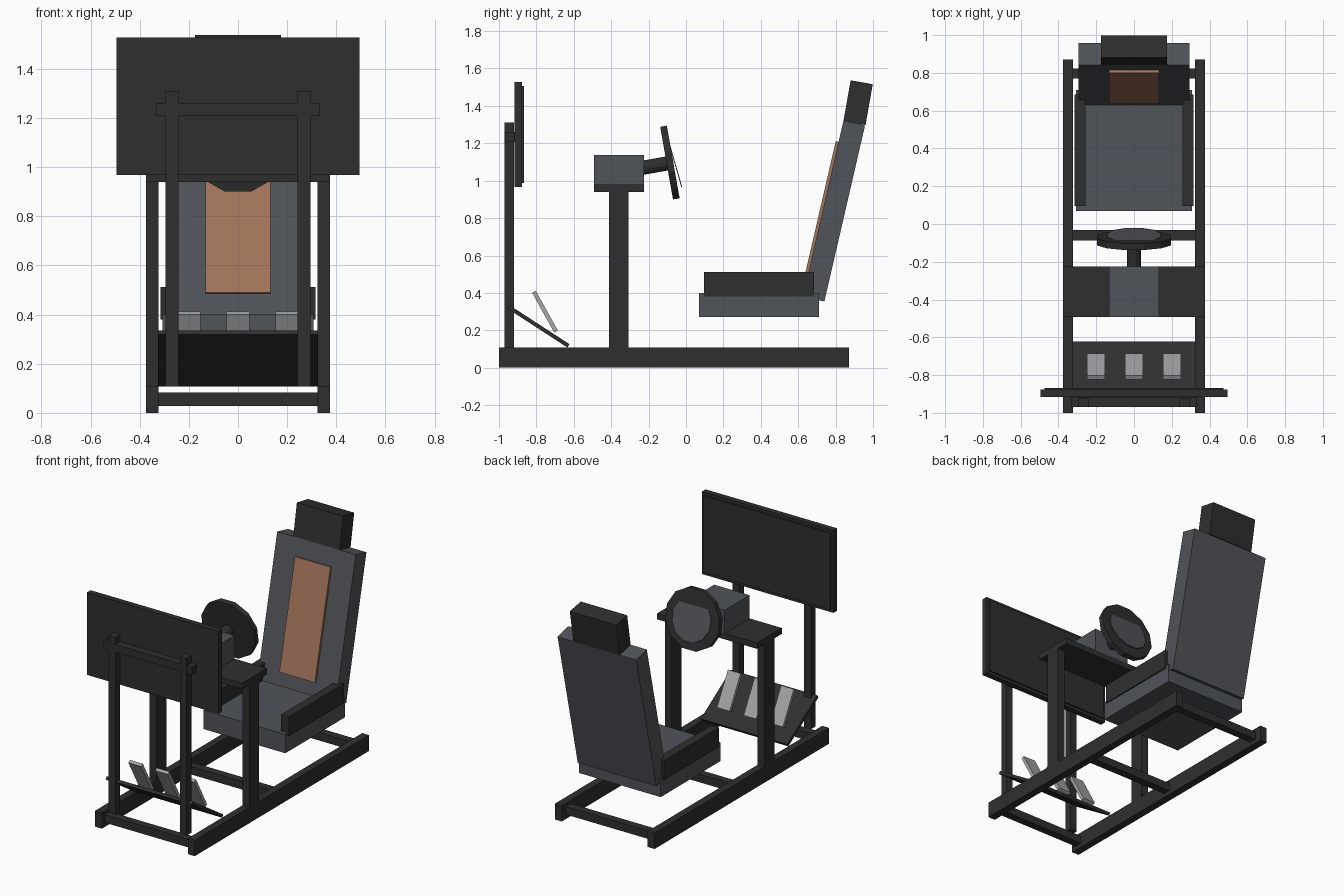
import bpy, bmesh
from math import radians
from mathutils import Matrix

cube = bpy.data.objects.get("Cube")
if cube:
    bpy.data.objects.remove(cube, do_unlink=True)


def material(name, rgb):
    m = bpy.data.materials.new(name)
    m.use_nodes = True
    m.diffuse_color = (*rgb, 1)
    m.node_tree.nodes["Principled BSDF"].inputs["Base Color"].default_value = (*rgb, 1)
    return m


BLACK = material("matte black", (0.028, 0.028, 0.028))
SLATE = material("slate grey", (0.08, 0.088, 0.1))
TAN = material("tan leather", (0.37, 0.18, 0.105))
STEEL = material("pedal steel", (0.38, 0.39, 0.4))


def add(name, bm, mat, matrix):
    bmesh.ops.transform(bm, matrix=matrix, verts=bm.verts)
    mesh = bpy.data.meshes.new(name)
    bm.to_mesh(mesh)
    bm.free()
    mesh.materials.append(mat)
    obj = bpy.data.objects.new(name, mesh)
    bpy.context.collection.objects.link(obj)


def block(name, mat, centre, size, tilt=0):
    """Box of a given size, tilted about the x axis."""
    bm = bmesh.new()
    bmesh.ops.create_cube(bm, size=1)
    add(name, bm, mat, Matrix.Translation(centre)
        @ Matrix.Rotation(radians(tilt), 4, "X") @ Matrix.Diagonal((*size, 1)))


def box(name, mat, x, y, z):
    """Upright box from its x, y and z ranges."""
    spans = (x, y, z)
    block(name, mat, [(a + b) / 2 for a, b in spans], [b - a for a, b in spans])


def disc(name, mat, centre, radius, depth, tilt, sides=12):
    """Cylinder facing the driver, tilted upward."""
    bm = bmesh.new()
    bmesh.ops.create_cone(bm, cap_ends=True, segments=sides,
                          radius1=radius, radius2=radius, depth=depth)
    add(name, bm, mat, Matrix.Translation(centre)
        @ Matrix.Rotation(radians(tilt - 90), 4, "X")
        @ Matrix.Rotation(radians(180 / sides), 4, "Z"))


def pair(name, mat, x, y, z):
    """Matching boxes on the left and right."""
    box("left_" + name, mat, x, y, z)
    box("right_" + name, mat, (-x[1], -x[0]), y, z)


# Base frame
pair("base_rail", BLACK, (0.323, 0.375), (-1, 0.872), (0, 0.107))
for name, y in (("front", -0.94), ("middle", -0.06), ("rear", 0.797)):
    box(name + "_crossbar", BLACK, (-0.325, 0.325), (y - 0.027, y + 0.027), (0.028, 0.082))

# Screen and its stand
pair("screen_post", BLACK, (0.242, 0.294), (-0.97, -0.92), (0.107, 1.31))
box("screen_crossbar", BLACK, (-0.332, 0.332), (-0.968, -0.918), (1.208, 1.26))
box("screen_body", BLACK, (-0.494, 0.494), (-0.916, -0.877), (0.967, 1.527))
box("screen_panel", BLACK, (-0.475, 0.475), (-0.88, -0.867), (0.987, 1.507))

# Pedals
block("pedal_plate", BLACK, (0, -0.79, 0.222), (0.65, 0.385, 0.021), -33)
for name, x in (("right", -0.2), ("middle", 0), ("left", 0.2)):
    block(name + "_pedal", STEEL, (x, -0.754, 0.3), (0.095, 0.022, 0.243), 29)

# Wheel deck, drive box and steering wheel
pair("deck_post", BLACK, (0.323, 0.375), (-0.412, -0.308), (0.107, 0.94))
box("wheel_deck", BLACK, (-0.375, 0.375), (-0.492, -0.225), (0.94, 0.98))
box("drive_box", SLATE, (-0.133, 0.133), (-0.492, -0.225), (0.98, 1.138))
disc("steering_shaft", BLACK, (0, -0.165, 1.081), 0.039, 0.15, 10)
disc("steering_wheel", BLACK, (0, -0.086, 1.097), 0.204, 0.036, 10)
disc("wheel_hub", SLATE, (0, -0.061, 1.1), 0.145, 0.005, 16)

# Seat
box("seat_cushion", SLATE, (-0.307, 0.307), (0.07, 0.71), (0.272, 0.4))
pair("seat_bolster", BLACK, (0.256, 0.315), (0.096, 0.685), (0.38, 0.512))
block("seat_back", SLATE, (0, 0.791, 0.838), (0.59, 0.118, 0.966), -13)
block("back_panel", TAN, (0, 0.727, 0.848), (0.266, 0.02, 0.74), -13)
block("headrest", BLACK, (0, 0.92, 1.417), (0.348, 0.12, 0.222), -10)
